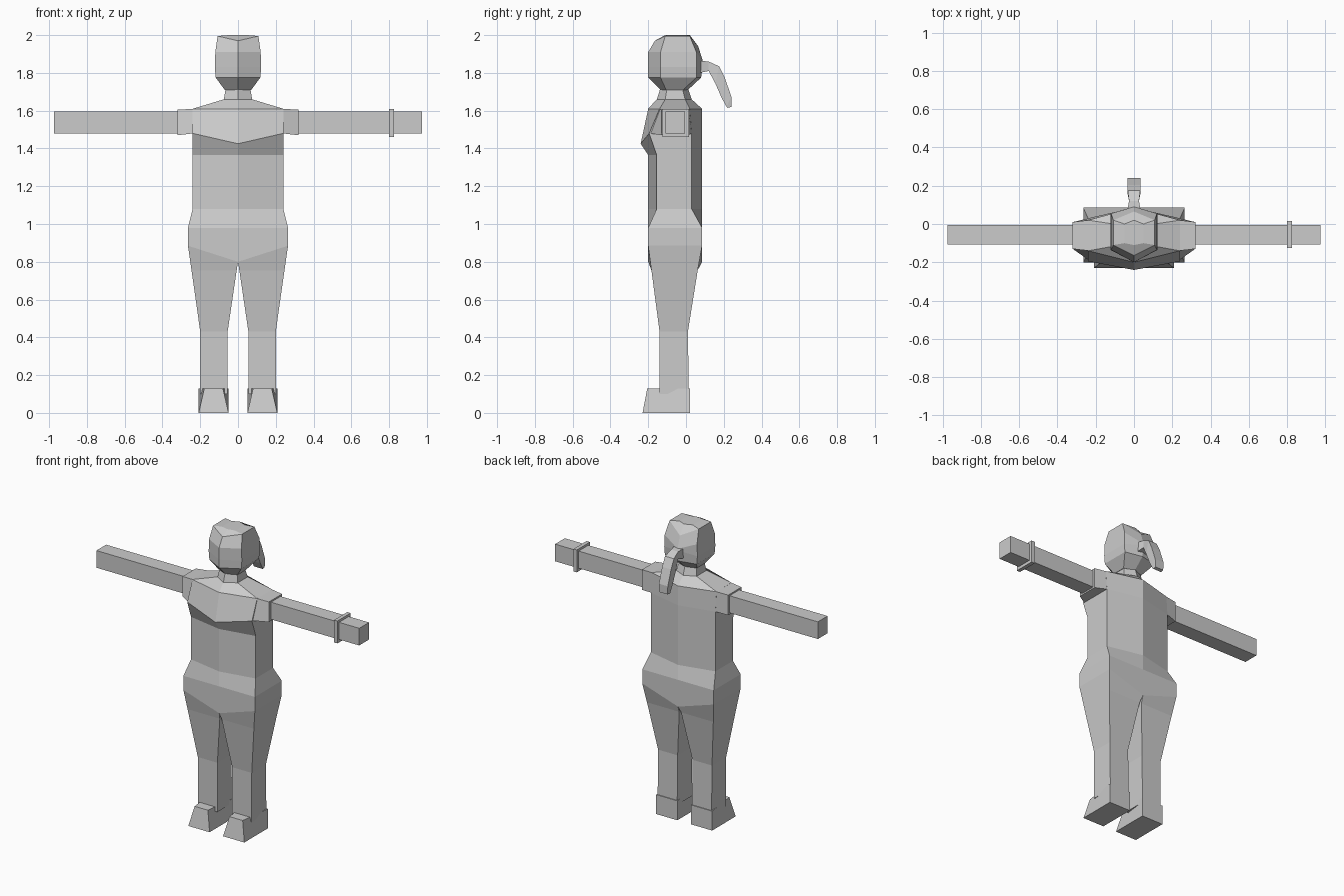
import bpy, bmesh

grey = bpy.data.materials.new("plain grey")
grey.diffuse_color = (0.6, 0.6, 0.6, 1)


def loft(name, rings):
    """Skin a list of equal-length point rings and cap both ends."""
    bm = bmesh.new()
    loops = [[bm.verts.new(p) for p in ring] for ring in rings]
    n = len(rings[0])
    for a, b in zip(loops, loops[1:]):
        for i in range(n):
            j = (i + 1) % n
            bm.faces.new((a[i], a[j], b[j], b[i]))
    for loop in (loops[0], loops[-1]):
        if n == 6:  # split along the side edges to keep the symmetry
            bm.faces.new((loop[0], loop[1], loop[5]))
            bm.faces.new((loop[1], loop[2], loop[4], loop[5]))
            bm.faces.new((loop[2], loop[3], loop[4]))
        else:
            bm.faces.new(loop)
    bmesh.ops.recalc_face_normals(bm, faces=bm.faces)
    mesh = bpy.data.meshes.new(name)
    bm.to_mesh(mesh)
    bm.free()
    mesh.materials.append(grey)
    obj = bpy.data.objects.new(name, mesh)
    bpy.context.collection.objects.link(obj)
    return obj


def hexagon(x, z, front, side_front, side_back, back, z_front=None, z_back=None):
    """Body section with centre points at front and back."""
    zf, zb = z_front or z, z_back or z
    return [(0, front, zf), (x, side_front, z), (x, side_back, z),
            (0, back, zb), (-x, side_back, z), (-x, side_front, z)]


def rect_x(x, y0, y1, z0, z1):
    return [(x, y0, z0), (x, y1, z0), (x, y1, z1), (x, y0, z1)]


# Torso with chest, shoulders and neck
loft("torso", [
    hexagon(0.265, 0.98, -0.20, -0.20, 0.085, 0.085),
    hexagon(0.24, 1.08, -0.20, -0.155, 0.03, 0.085),
    hexagon(0.24, 1.365, -0.20, -0.155, 0.03, 0.085),
    hexagon(0.24, 1.48, -0.24, -0.195, 0.03, 0.085, 1.425),
    hexagon(0.24, 1.61, -0.20, -0.14, 0.02, 0.085),
    hexagon(0.075, 1.66, -0.155, -0.11, -0.005, 0.03),
    hexagon(0.065, 1.72, -0.135, -0.10, -0.02, 0.01),
])

# Head
loft("head", [
    hexagon(0.07, 1.71, -0.135, -0.105, -0.015, 0.01),
    hexagon(0.118, 1.775, -0.20, -0.135, 0.055, 0.08),
    hexagon(0.123, 1.83, -0.20, -0.135, 0.055, 0.09, z_back=1.85),
    hexagon(0.12, 1.91, -0.20, -0.135, 0.055, 0.09, z_back=1.86),
    hexagon(0.108, 1.995, -0.165, -0.11, 0.02, 0.065, 1.97, 1.94),
    hexagon(0.05, 2.0, -0.11, -0.10, 0.0, 0.02),
])

# Ponytail: (upper y, z), (lower y, z), half width
loft("ponytail", [
    [(-w, y0, z0), (w, y0, z0), (w, y1, z1), (-w, y1, z1)]
    for y0, z0, y1, z1, w in (
        (0.07, 1.865, 0.07, 1.80, 0.035), (0.12, 1.86, 0.12, 1.81, 0.026),
        (0.175, 1.835, 0.155, 1.745, 0.033), (0.205, 1.775, 0.19, 1.665, 0.033),
        (0.24, 1.675, 0.215, 1.62, 0.033), (0.24, 1.62, 0.22, 1.615, 0.03))])

for side, s in (("right", -1), ("left", 1)):
    # Sleeve flares out of the shoulder
    loft(side + "_sleeve", [
        [(s * 0.235, -0.19, 1.48), (s * 0.235, 0.03, 1.48),
         (s * 0.235, 0.02, 1.61), (s * 0.235, -0.14, 1.61)],
        rect_x(s * 0.32, -0.13, 0.01, 1.47, 1.605)])
    loft(side + "_arm", [rect_x(s * x, -0.108, -0.005, 1.48, 1.595)
                         for x in (0.28, 0.975)])

    # Leg: inner x, outer x, front, back, inner z, outer z
    loft(side + "_leg", [
        [(s * xi, f, zi), (s * xo, f, zo), (s * xo, b, zo), (s * xi, b, zi)]
        for xi, xo, f, b, zi, zo in (
            (0, 0.265, -0.20, 0.085, 0.98, 0.98),
            (0, 0.265, -0.20, 0.085, 0.80, 0.885),
            (0.007, 0.246, -0.183, 0.062, 0.755, 0.755),
            (0.055, 0.20, -0.14, 0.01, 0.43, 0.43),
            (0.055, 0.20, -0.14, 0.015, 0.10, 0.10))])

    # Shoe narrows toward the top of the toe
    loft(side + "_shoe", [
        [(s * 0.05, -0.23, 0), (s * 0.208, -0.23, 0),
         (s * 0.208, 0.02, 0), (s * 0.05, 0.02, 0)],
        [(s * 0.08, -0.205, 0.13), (s * 0.178, -0.205, 0.13),
         (s * 0.208, 0.02, 0.13), (s * 0.05, 0.02, 0.13)]])

# Wrist band on one arm
loft("wrist_band", [rect_x(x, -0.125, 0.015, 1.46, 1.61) for x in (0.80, 0.825)])
